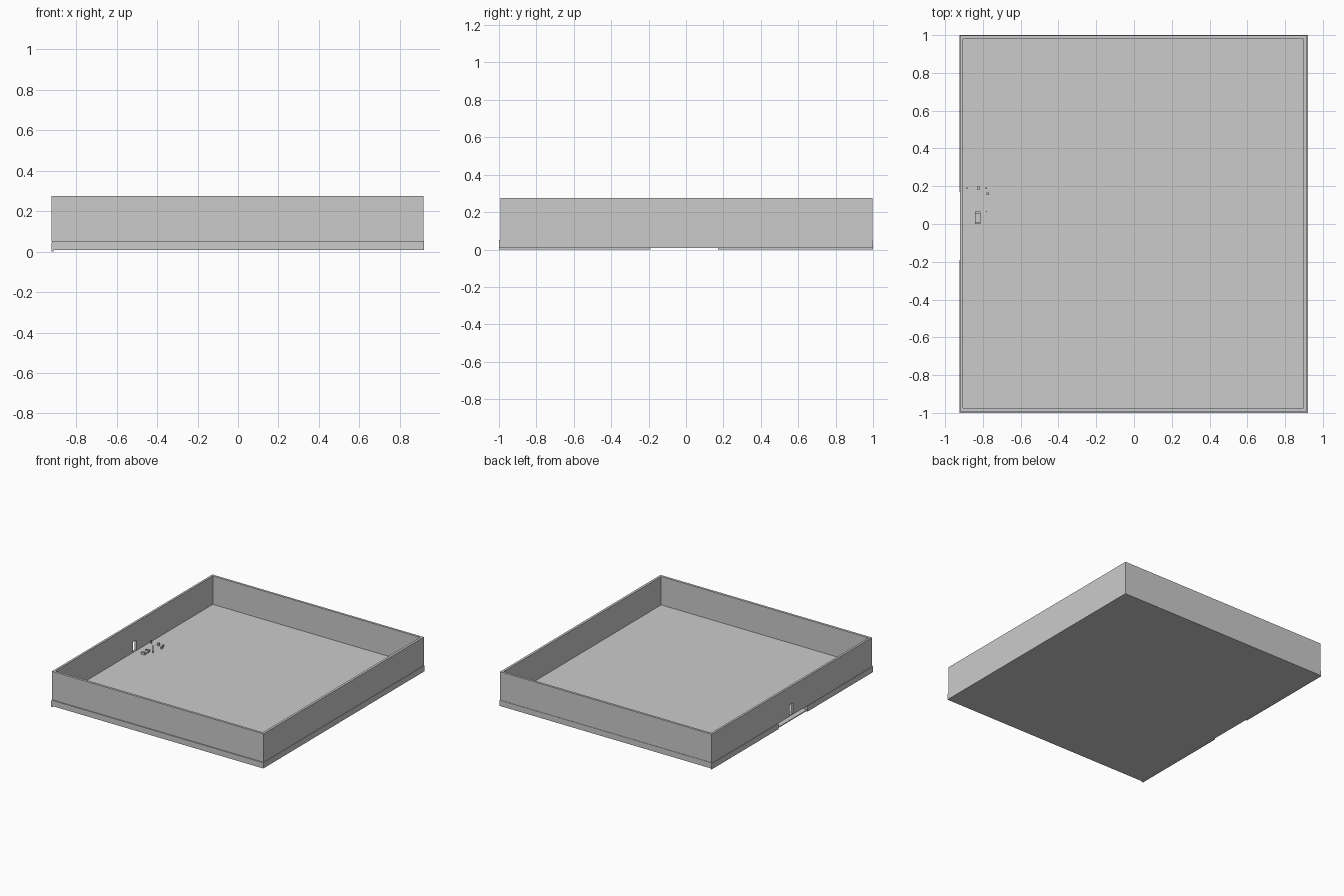
import bpy

if "Cube" in bpy.data.objects:
    bpy.data.objects.remove(bpy.data.objects["Cube"])


def box(name, x0, x1, y0, y1, z0, z1):
    bpy.ops.mesh.primitive_cube_add(size=1, location=((x0 + x1) / 2, (y0 + y1) / 2, (z0 + z1) / 2))
    ob = bpy.context.object
    ob.name = name
    ob.scale = (x1 - x0, y1 - y0, z1 - z0)
    bpy.ops.object.transform_apply(location=False, rotation=False, scale=True)
    return ob


def cut(target, cutter):
    mod = target.modifiers.new("opening", 'BOOLEAN')
    mod.operation = 'DIFFERENCE'
    mod.solver = 'EXACT'
    mod.object = cutter
    cutter.hide_render = True
    bpy.context.view_layer.objects.active = target
    bpy.ops.object.modifier_apply(modifier=mod.name)
    bpy.data.objects.remove(cutter)


# Shallow hollow base, open through the left side
base = box("base", -0.92, 0.92, -1.0, 1.0, 0.007, 0.052)
cut(base, box("base_opening", -1.0, -0.70, -0.19, 0.17, 0.014, 0.044))

# Thin strips under the left edge, either side of the opening
for label, y0, y1 in (("front", -1.0, -0.19), ("back", 0.17, 1.0)):
    box("left_foot_strip_" + label, -0.923, -0.912, y0, y1, 0.0, 0.045)

# Open-topped walls with a narrow slot in the left one
walls = box("walls", -0.921, 0.916, -0.992, 0.997, 0.05, 0.275)
cut(walls, box("wall_inside", -0.904, 0.897, -0.973, 0.979, 0.0, 0.4))
cut(walls, box("wall_slot", -1.0, -0.85, -0.01, 0.03, 0.055, 0.135))

# Small mounting block, with raised ends
box("mount_block", -0.842, -0.812, 0.0, 0.065, 0.052, 0.060)
for label, y0 in (("front", 0.0), ("back", 0.055)):
    box("mount_end_" + label, -0.842, -0.812, y0, y0 + 0.01, 0.060, 0.070)

# Small pegs and clips on the floor
fittings = (
    ("peg_left", -0.885, 0.19, 0.007, 0.075),
    ("clip_middle", -0.823, 0.19, 0.016, 0.072),
    ("peg_right", -0.782, 0.19, 0.007, 0.070),
    ("clip_right", -0.775, 0.16, 0.014, 0.068),
    ("thin_pin", -0.782, 0.065, 0.005, 0.115),
)
for name, x, y, w, top in fittings:
    box(name, x - w / 2, x + w / 2, y - w / 2, y + w / 2, 0.05, top)
